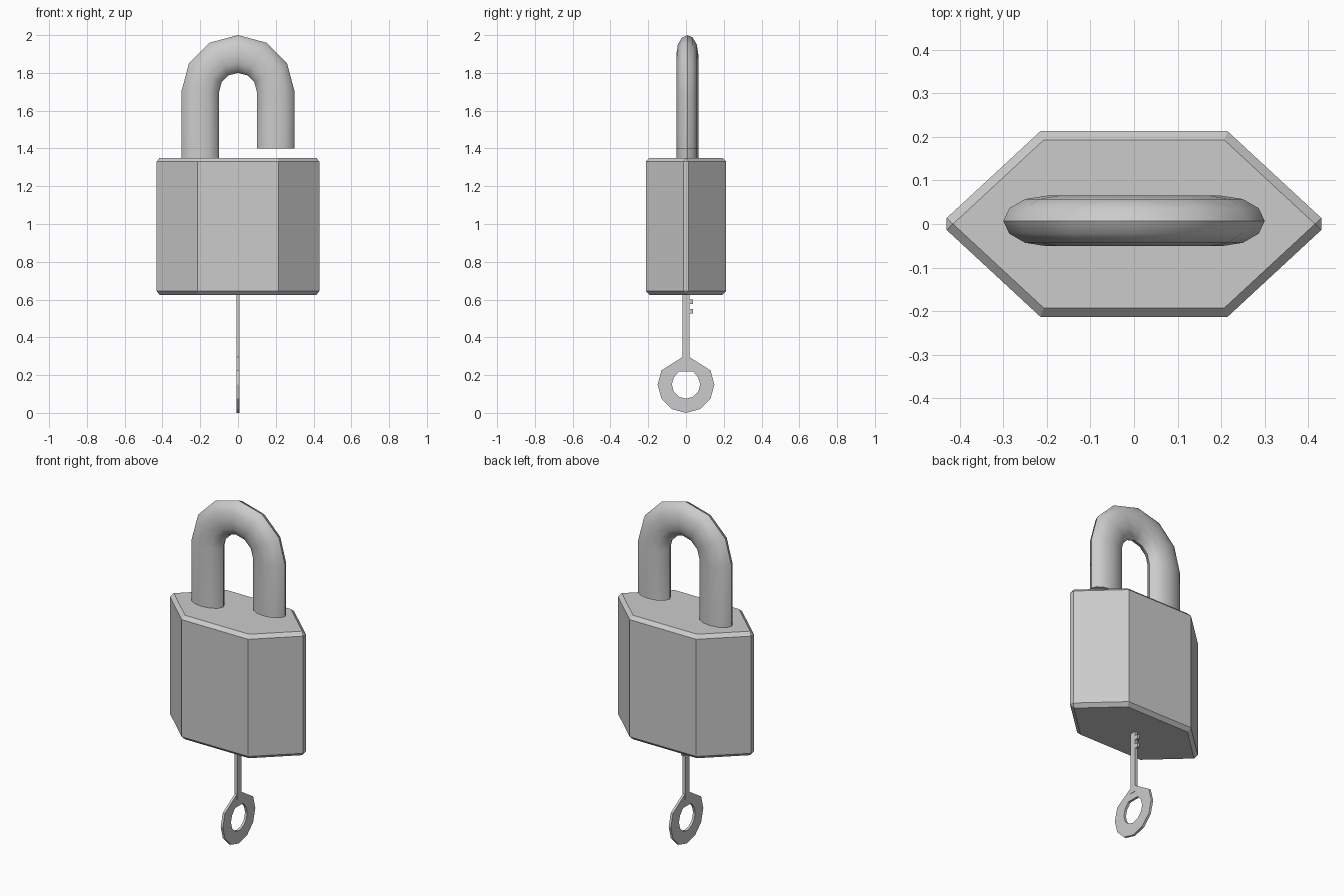
import bpy, bmesh
from math import sin, cos, radians

if "Cube" in bpy.data.objects:
    bpy.data.objects.remove(bpy.data.objects["Cube"])


def loft(name, rings, closed=False):
    """Skin a list of equal-length point rings; cap the ends unless closed."""
    bm = bmesh.new()
    vs = [[bm.verts.new(p) for p in r] for r in rings]
    n = len(vs[0])
    pairs = list(zip(vs, vs[1:])) + ([(vs[-1], vs[0])] if closed else [])
    for a, b in pairs:
        for i in range(n):
            j = (i + 1) % n
            bm.faces.new((a[i], a[j], b[j], b[i]))
    if not closed:
        bm.faces.new(vs[0])
        bm.faces.new(vs[-1])
    bmesh.ops.recalc_face_normals(bm, faces=bm.faces)
    mesh = bpy.data.meshes.new(name)
    bm.to_mesh(mesh)
    bm.free()
    obj = bpy.data.objects.new(name, mesh)
    bpy.context.collection.objects.link(obj)
    return obj


def box(name, x, y0, y1, z0, z1):
    return loft(name, [[(-x, y0, z), (x, y0, z), (x, y1, z), (-x, y1, z)]
                       for z in (z0, z1)])


# Hexagonal lock body, bevelled on all but the blunt vertical edges
hexagon = [(-0.445, 0), (-0.215, -0.213), (0.215, -0.213),
           (0.445, 0), (0.215, 0.213), (-0.215, 0.213)]
body = loft("lock_body", [[(x, y, z) for x, y in hexagon] for z in (0.625, 1.35)])
bevel = body.modifiers.new("edge_bevel", 'BEVEL')
bevel.width = 0.02
bevel.segments = 1
bevel.limit_method = 'ANGLE'
bevel.angle_limit = radians(60)


# Open shackle: oval section swept over a half circle, one leg shorter
def shackle_ring(angle, drop=0.0):
    a = radians(angle)
    ring = []
    for k in range(12):
        t = radians(30 * k)
        r = 0.2 + 0.1 * cos(t)
        ring.append((r * cos(a), 0.007 + 0.058 * sin(t), 1.7 + r * sin(a) - drop))
    return ring


rings = [shackle_ring(0, 0.3)]
rings += [shackle_ring(a) for a in range(0, 181, 30)]
rings += [shackle_ring(180, 0.4)]
shackle = loft("shackle", rings)
bpy.context.view_layer.objects.active = shackle
shackle.select_set(True)
bpy.ops.object.shade_smooth_by_angle(angle=radians(40))

# Key bow: flat ring with its top drawn out to meet the shaft
bow = []
for a in range(120, 421, 30):
    c, s = cos(radians(a)), sin(radians(a))
    outer = (0.15 * c, 0.15 + 0.15 * s)
    inner = (0.075 * c, 0.15 + 0.075 * s)
    if a in (120, 420):
        outer = (-0.019 if a == 120 else 0.019, 0.295)
        inner = (inner[0], 0.22)
    bow.append([(-0.007, *outer), (0.007, *outer), (0.007, *inner), (-0.007, *inner)])
loft("key_bow", bow, closed=True)

# Key shaft and teeth
box("key_shaft", 0.009, -0.019, 0.018, 0.26, 0.68)
for i, z in enumerate((0.525, 0.576)):
    box(f"key_tooth_{i + 1}", 0.007, 0.01, 0.038, z, z + 0.024)
